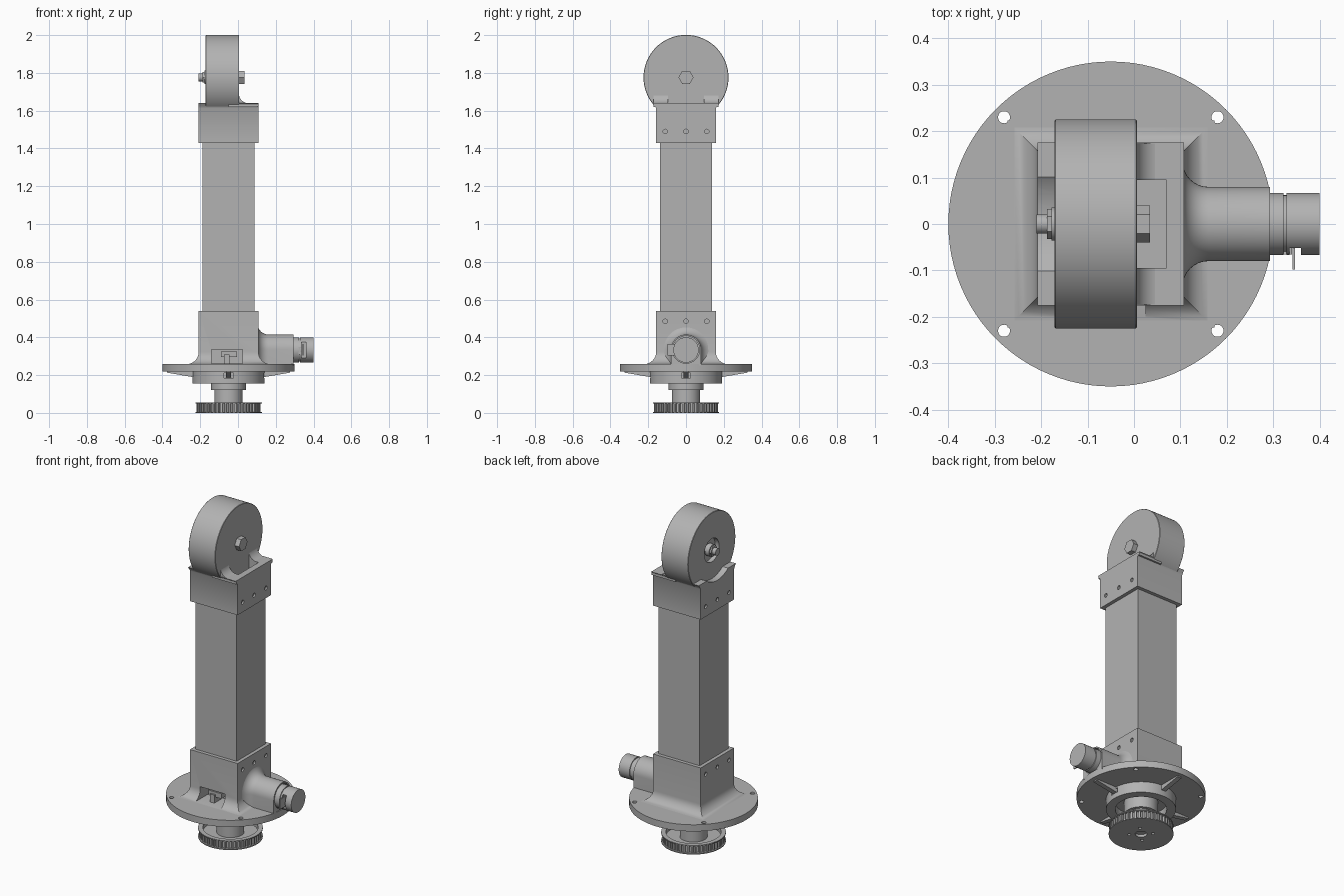
import bpy, bmesh, math
from math import pi, sin, cos, radians
from mathutils import Vector

if "Cube" in bpy.data.objects:
    bpy.data.objects.remove(bpy.data.objects["Cube"], do_unlink=True)

GREY = (0.45, 0.45, 0.45, 1)
mat = bpy.data.materials.new("machined grey")
mat.use_nodes = True
mat.diffuse_color = GREY
mat.node_tree.nodes["Principled BSDF"].inputs["Base Color"].default_value = GREY

CX = -0.05            # column axis
HUB_Z = 1.776         # roller axle height
PORT_Z = 0.335        # side port axis height
HALF = 0.158          # half width of the square sockets


def loft(name, rings):
    """Skin a stack of equal-length point rings and cap both ends."""
    bm = bmesh.new()
    rows = [[bm.verts.new(p) for p in ring] for ring in rings]
    n = len(rows[0])
    for a, b in zip(rows, rows[1:]):
        for i in range(n):
            j = (i + 1) % n
            bm.faces.new((a[i], a[j], b[j], b[i]))
    bm.faces.new(rows[0][::-1])
    bm.faces.new(rows[-1])
    bmesh.ops.recalc_face_normals(bm, faces=bm.faces)
    mesh = bpy.data.meshes.new(name)
    bm.to_mesh(mesh)
    bm.free()
    mesh.materials.append(mat)
    ob = bpy.data.objects.new(name, mesh)
    bpy.context.collection.objects.link(ob)
    return ob


def lathe(name, profile, n=64, axis="z", y=0, x=CX, z=0):
    """Turn (radius, position) pairs about the z or x axis."""
    rings = []
    for r, t in profile:
        ring = []
        for i in range(n):
            a = 2 * pi * i / n
            u, v = r * cos(a), r * sin(a)
            ring.append((x + u, y + v, t) if axis == "z" else (t, y + u, z + v))
        rings.append(ring)
    return loft(name, rings)


def box(name, x0, x1, y0, y1, z0, z1):
    return loft(name, [[(x0, y0, z), (x1, y0, z), (x1, y1, z), (x0, y1, z)] for z in (z0, z1)])


def square(hx, hy, z):
    return [(CX + sx * hx, sy * hy, z) for sx, sy in ((-1, -1), (1, -1), (1, 1), (-1, 1))]


def cut(target, *cutters):
    bpy.context.view_layer.objects.active = target
    for c in cutters:
        c.hide_render = True
        mod = target.modifiers.new("cut", "BOOLEAN")
        mod.operation = "DIFFERENCE"
        mod.solver = "EXACT"
        mod.object = c
        bpy.ops.object.modifier_apply(modifier=mod.name)
        bpy.data.objects.remove(c, do_unlink=True)


def fillet(radius, steps=8):
    """(outward, along) offsets of a concave quarter round."""
    for i in range(steps + 1):
        a = pi / 2 * i / steps
        yield radius * (1 - sin(a)), radius * (1 - cos(a))


def screw_holes(z):
    return [lathe("hole", [(0.012, x - 0.01), (0.012, x + 0.01)], 16, "x", y, z=z)
            for y in (-0.11, 0, 0.11) for x in (CX - HALF, CX + HALF)]


# Round base flange with hollow hub beneath and four bolt holes
flange = lathe("base_flange", [(0.35, 0.26), (0.35, 0.22), (0.19, 0.22), (0.19, 0.155),
                               (0.14, 0.155), (0.14, 0.2)], 96)
cut(flange, *[lathe("hole", [(0.013, 0.2), (0.013, 0.3)], 20, x=CX + sx * 0.23, y=sy * 0.23)
              for sx in (-1, 1) for sy in (-1, 1)])
cut(flange, box("slot", CX - 0.025, CX + 0.025, -0.25, -0.165, 0.185, 0.212),
    box("slot", CX + 0.165, CX + 0.25, -0.025, 0.025, 0.185, 0.212))

# Stiffening ribs under the flange
for k in range(4):
    d = Vector((cos(k * pi / 2), sin(k * pi / 2), 0))
    side = Vector((-d.y, d.x, 0)) * 0.014
    outline = [(0.18, 0.222), (0.325, 0.222), (0.325, 0.213), (0.18, 0.188)]
    loft("flange_rib", [[Vector((CX, 0, z)) + d * r + side * s for r, z in outline]
                        for s in (-1, 1)])

# Lower square socket flaring into the flange
rings = [square(HALF + o, HALF + o, 0.258 + u) for o, u in reversed(list(fillet(0.065)))]
rings.sort(key=lambda r: r[0][2])
lower = loft("lower_socket", rings + [square(HALF, HALF, 0.54)])
cut(lower, box("window", -0.14, 0.025, -0.35, -0.08, 0.262, 0.335), *screw_holes(0.485))
box("window_latch", -0.09, -0.005, -0.15, -0.07, 0.295, 0.325)
box("window_latch_foot", -0.075, -0.045, -0.16, -0.07, 0.26, 0.31)


# Arched side port with a flare where it meets the socket
def arch(r, x):
    pts = [(x, r * cos(a), PORT_Z + r * sin(a)) for a in (pi * i / 24 for i in range(25))]
    return [(x, r, 0.25)] + pts + [(x, -r, 0.25)]


flare = [arch(0.08 + o, 0.105 + u) for o, u in fillet(0.055)]
flare.sort(key=lambda r: r[0][0])
port = loft("side_port", [arch(0.135, 0.08)] + flare + [arch(0.08, 0.293)])
cut(port, lathe("bore", [(0.072, 0.27), (0.072, 0.32)], 48, "x", z=PORT_Z))

# Plug in the port, with seam, key and pin
plug = lathe("port_plug", [(0.067, 0.2), (0.067, 0.322), (0.062, 0.322), (0.062, 0.329),
                           (0.067, 0.329), (0.067, 0.4)], 48, "x", z=PORT_Z - 0.002)
cut(plug, box("slot", 0.335, 0.36, -0.08, -0.045, 0.29, 0.375))
box("plug_pin", 0.341, 0.347, -0.098, -0.03, 0.305, 0.365)
box("plug_key", 0.32, 0.34, -0.066, -0.04, 0.31, 0.35)

# Square column tube
loft("column_tube", [square(0.137, 0.137, z) for z in (0.5, 1.45)])

# Upper socket with scalloped rear wall and pocket
upper = loft("upper_socket", [square(HALF, HALF, 1.43), square(HALF, HALF, 1.612),
                              square(HALF, 0.165, 1.625), square(HALF, 0.176, 1.64)])
cut(upper, lathe("scallop", [(0.17, -0.3), (0.17, -0.165)], 64, "x", z=HUB_Z),
    box("pocket", 0, 0.07, -0.095, 0.095, 1.57, 1.8), *screw_holes(1.49))

# Curved shoulder between the roller and the upper socket
shoulder_outline = [(-0.05, 1.62), (0.107, 1.62), (0.107, 1.638)]
shoulder_outline += [(0.004 + o, 1.638 + u) for o, u in
                     sorted(fillet(0.055), key=lambda p: p[1])]
shoulder_outline += [(-0.05, 1.693)]
shoulder = loft("roller_shoulder", [[(x, y, z) for x, z in shoulder_outline]
                                    for y in (-0.173, 0.173)])
cut(shoulder, box("pocket", 0.002, 0.07, -0.095, 0.095, 1.57, 1.8))

# Roller disc with recessed outer face
roller = lathe("roller", [(0.223, -0.171), (0.225, -0.169), (0.225, 0.004), (0.223, 0.006)],
               96, "x", z=HUB_Z)
cut(roller, lathe("recess", [(0.07, -0.2), (0.07, -0.145)], 48, "x", z=HUB_Z))

# Axle hardware
lathe("bolt_head", [(0.04, 0), (0.04, 0.035)], 6, "x", z=HUB_Z)
lathe("washer", [(0.036, -0.15), (0.036, -0.178)], 32, "x", z=HUB_Z)
lathe("axle_nut", [(0.032, -0.17), (0.032, -0.187)], 6, "x", z=HUB_Z)
lathe("axle_end", [(0.021, -0.18), (0.021, -0.21)], 24, "x", z=HUB_Z)

# Drive shaft
lathe("drive_shaft", [(0.075, 0.02), (0.075, 0.12), (0.092, 0.12), (0.092, 0.21)], 48)

# Dished pulley with rim flanges and a toothed band
pulley = lathe("pulley", [(0.176, 0), (0.176, 0.006), (0.158, 0.006), (0.158, 0.049),
                          (0.176, 0.049), (0.176, 0.055), (0.15, 0.055), (0.15, 0.028)], 64)
bores = [(0, 0, 0.032)] + [(0.065 * cos(a), 0.065 * sin(a), 0.009)
                           for a in (pi / 4 + k * pi / 2 for k in range(4))]
cut(pulley, *[lathe("bore", [(r, -0.02), (r, 0.016)], 24, x=CX + u, y=v) for u, v, r in bores])
TEETH = 48
tooth_band = []
for z in (0.005, 0.05):
    tooth_band.append([(CX + r * cos(a), r * sin(a), z) for k in range(TEETH)
                       for r, f in ((0.159, 0), (0.17, 0.1), (0.17, 0.5), (0.159, 0.6))
                       for a in [2 * pi * (k + f) / TEETH]])
band = loft("pulley_teeth", tooth_band)
cut(band, lathe("core", [(0.154, -0.05), (0.154, 0.1)], 64))

# Smooth the round surfaces, keep edges crisp
bpy.ops.object.select_all(action="DESELECT")
for ob in bpy.context.collection.objects:
    if ob.type == "MESH" and mat.name in ob.data.materials:
        ob.select_set(True)
        bpy.context.view_layer.objects.active = ob
bpy.ops.object.shade_smooth_by_angle(angle=radians(30))
